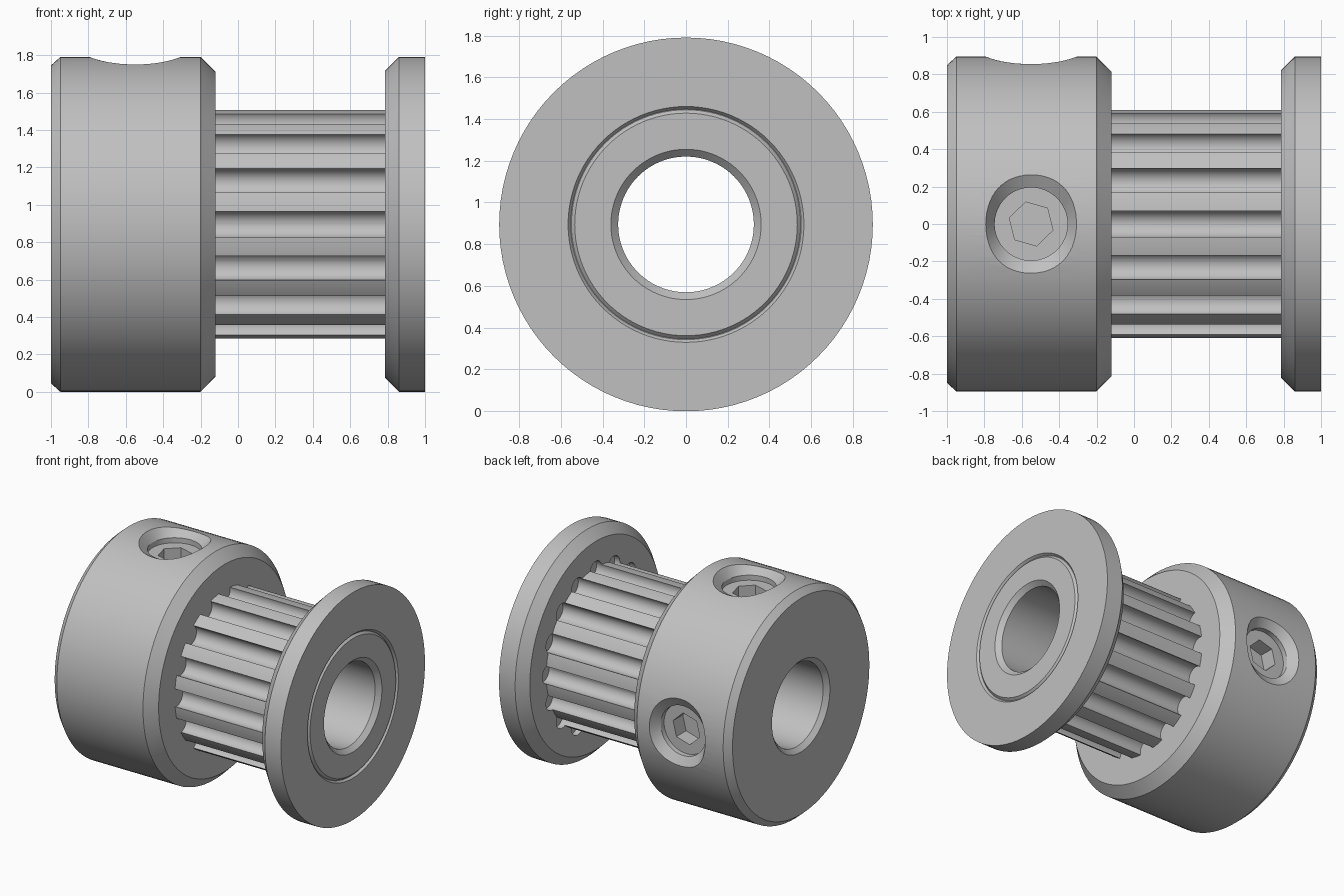
import bpy, bmesh
from math import cos, sin, pi, radians
from mathutils import Matrix

cube = bpy.data.objects.get("Cube")
if cube:
    bpy.data.objects.remove(cube, do_unlink=True)

RADIUS = 0.895
BORE = 0.325
SEGMENTS = 96
TEETH = 16

metal = bpy.data.materials.new("brushed_grey_metal")
metal.use_nodes = True
GREY = (0.53, 0.53, 0.53, 1)
metal.diffuse_color = GREY
metal.node_tree.nodes["Principled BSDF"].inputs["Base Color"].default_value = GREY

# Shaft axis: local z becomes world x at the pulley centre height
AXIS = Matrix.Translation((0, 0, RADIUS)) @ Matrix.Rotation(pi / 2, 4, "Y")


def add_loft(bm, rings, n, matrix, closed=False, start=0.0):
    """Stack rings of (height, radius_x, radius_y); capped, or closed as a tube."""
    loops = []
    for h, rx, ry in rings:
        angles = [start + 2 * pi * i / n for i in range(n)]
        loops.append([bm.verts.new(matrix @ Matrix.Translation((rx * cos(a), ry * sin(a), h)).translation)
                      for a in angles])
    pairs = list(zip(loops, loops[1:]))
    if closed:
        pairs.append((loops[-1], loops[0]))
    else:
        bm.faces.new(loops[0])
        bm.faces.new(loops[-1])
    for a, b in pairs:
        for i in range(n):
            j = (i + 1) % n
            bm.faces.new((a[i], a[j], b[j], b[i]))


def finish(bm, name):
    bmesh.ops.recalc_face_normals(bm, faces=bm.faces[:])
    mesh = bpy.data.meshes.new(name)
    bm.to_mesh(mesh)
    bm.free()
    mesh.materials.append(metal)
    obj = bpy.data.objects.new(name, mesh)
    bpy.context.collection.objects.link(obj)
    return obj


def loft(name, rings, n, matrix, start=0.0):
    bm = bmesh.new()
    add_loft(bm, rings, n, matrix, start=start)
    return finish(bm, name)


def lathe(name, profile):
    """Closed (x, radius) outline spun around the shaft axis."""
    bm = bmesh.new()
    add_loft(bm, [(x, r, r) for x, r in profile], SEGMENTS, AXIS, closed=True)
    return finish(bm, name)


def select_only(obj):
    bpy.ops.object.select_all(action="DESELECT")
    obj.select_set(True)
    bpy.context.view_layer.objects.active = obj


def cut(obj, cutter):
    mod = obj.modifiers.new("cut", "BOOLEAN")
    mod.operation = "DIFFERENCE"
    mod.solver = "EXACT"
    mod.object = cutter
    select_only(obj)
    bpy.ops.object.modifier_apply(modifier=mod.name)


# Hub, toothed core and end flange
hub = lathe("hub", [(-1, 0.36), (-1, 0.85), (-0.95, RADIUS), (-0.2, RADIUS),
                    (-0.12, 0.815), (-0.12, BORE), (-0.965, BORE)])
core = lathe("toothed_core", [(-0.12, BORE), (-0.12, 0.615), (0.785, 0.615), (0.785, BORE)])
flange = lathe("flange", [(0.785, BORE), (0.785, 0.82), (0.86, RADIUS), (1, RADIUS),
                          (1, 0.565), (0.983, 0.552), (0.983, 0.549), (1, 0.533),
                          (1, 0.36), (0.965, BORE)])

# Round belt grooves, running a little way into the flange
bm = bmesh.new()
for i in range(TEETH):
    place = AXIS @ Matrix.Rotation(2 * pi * i / TEETH, 4, "Z") @ Matrix.Translation((0.59, 0, 0))
    add_loft(bm, [(-0.2, 0.073, 0.073), (0.83, 0.073, 0.073)], 32, place)
grooves = finish(bm, "groove_cutter")
cut(core, grooves)
cut(flange, grooves)
cutters = [grooves]
parts = [hub, core, flange]

# Two countersunk set screws, on top and at the back
for side, angle in (("top", 0), ("back", -pi / 2)):
    place = Matrix.Translation((-0.55, 0, RADIUS)) @ Matrix.Rotation(angle, 4, "X")
    hole = loft("hole_cutter", [(0.62, 0.195, 0.195), (0.82, 0.195, 0.195),
                                (0.95, 0.278, 0.448)], 64, place)
    cut(hub, hole)
    screw = loft(side + "_set_screw", [(0.6, 0.195, 0.195), (0.78, 0.195, 0.195)], 64, place)
    socket = loft("socket_cutter", [(0.66, 0.121, 0.121), (0.85, 0.121, 0.121)], 6, place,
                  start=radians(44))
    cut(screw, socket)
    cutters += [hole, socket]
    parts.append(screw)

for cutter in cutters:
    bpy.data.objects.remove(cutter, do_unlink=True)

# Smooth round walls, crisp edges
for part in parts:
    select_only(part)
    bpy.ops.object.shade_smooth_by_angle(angle=radians(25))
